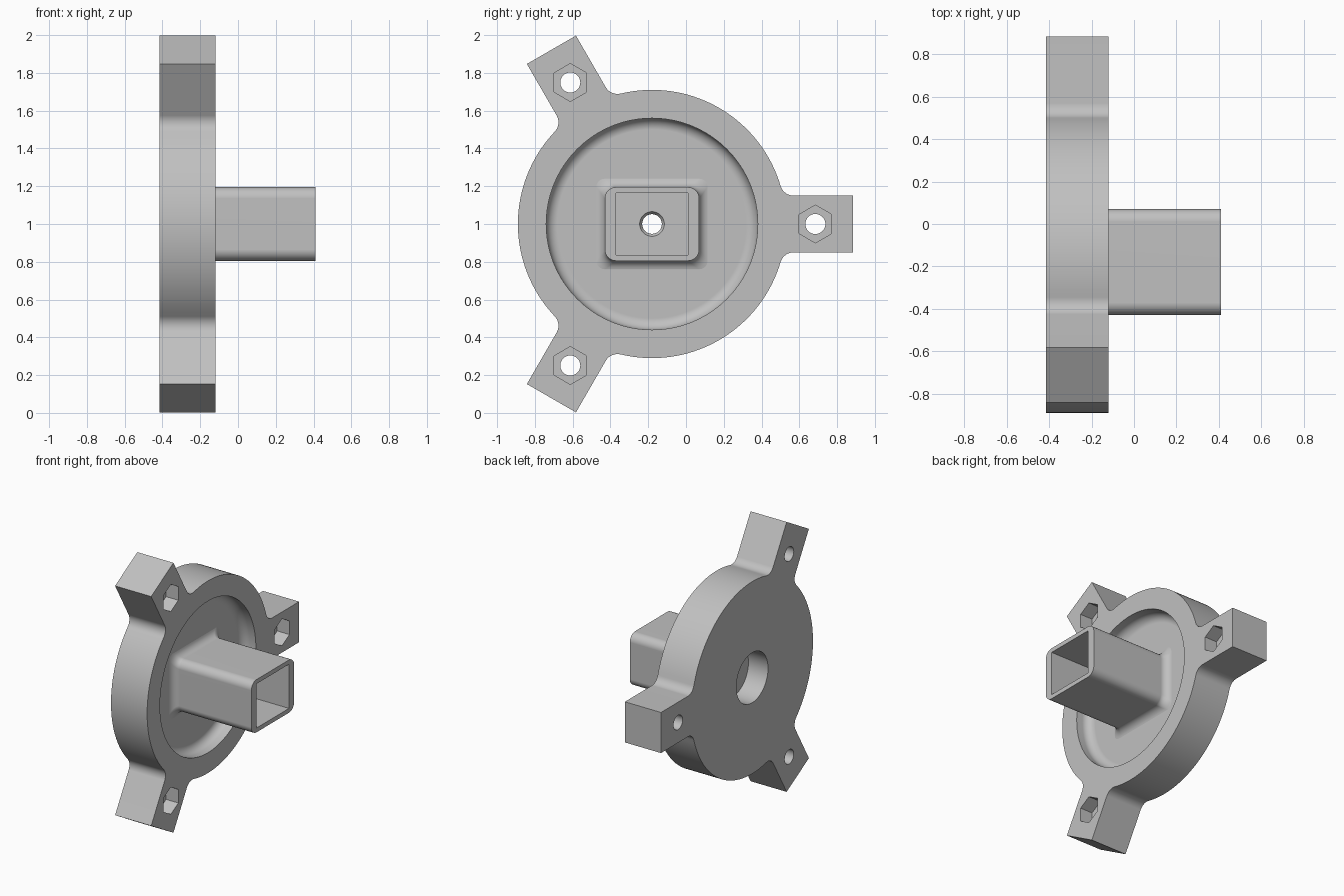
import bpy, bmesh
from math import sin, cos, pi, tau, atan2, radians
from mathutils import Vector

if "Cube" in bpy.data.objects:
    bpy.data.objects.remove(bpy.data.objects["Cube"])

CY, CZ = -0.18, 1.0               # hub axis, running along x
BACK, RIM, FLOOR, END = -0.415, -0.12, -0.23, 0.41
DISC, TIP, HALF, FILLET = 0.71, 1.065, 0.15, 0.072

grey = bpy.data.materials.new("light grey")
grey.use_nodes = True
colour = (0.53, 0.53, 0.53, 1)
grey.diffuse_color = colour
grey.node_tree.nodes["Principled BSDF"].inputs["Base Color"].default_value = colour


def loft(name, sections):
    """Closed solid through (x, outline) sections; outlines are relative to the hub axis."""
    bm = bmesh.new()
    rings = [[bm.verts.new((x, CY + u, CZ + v)) for u, v in pts] for x, pts in sections]
    n = len(rings[0])
    for a, b in zip(rings, rings[1:]):
        for i in range(n):
            j = (i + 1) % n
            bm.faces.new((a[i], a[j], b[j], b[i]))
    bm.faces.new(rings[0])
    bm.faces.new(rings[-1])
    bmesh.ops.recalc_face_normals(bm, faces=bm.faces)
    mesh = bpy.data.meshes.new(name)
    bm.to_mesh(mesh)
    bm.free()
    mesh.materials.append(grey)
    obj = bpy.data.objects.new(name, mesh)
    bpy.context.collection.objects.link(obj)
    return obj


def arc(u, v, r, start, stop, steps):
    return [(u + r * cos(start + (stop - start) * i / steps),
             v + r * sin(start + (stop - start) * i / steps)) for i in range(steps + 1)]


def circle(r, n=48, u=0, v=0, turn=0):
    return arc(u, v, r, turn, turn + tau, n)[:-1]


def rounded_rect(hu, hv, r):
    pts = []
    for k, (su, sv) in enumerate([(1, 1), (-1, 1), (-1, -1), (1, -1)]):
        pts += arc(su * (hu - r), sv * (hv - r), r, k * pi / 2, (k + 1) * pi / 2, 8)
    return pts


def combine(target, tool, operation):
    mod = target.modifiers.new(operation, 'BOOLEAN')
    mod.operation, mod.solver, mod.object = operation, 'EXACT', tool
    bpy.context.view_layer.objects.active = target
    bpy.ops.object.modifier_apply(modifier=mod.name)
    bpy.data.objects.remove(tool)


# Plate outline: one arm with its fillets and the following disc arc, repeated three times
fv = HALF + FILLET
fu = ((DISC + FILLET) ** 2 - fv ** 2) ** 0.5
ang = atan2(fv, fu)
sector = arc(fu, -fv, FILLET, pi - ang, pi / 2, 8)
sector += [(TIP, -HALF), (TIP, HALF)]
sector += arc(fu, fv, FILLET, -pi / 2, ang - pi, 8)
sector += arc(0, 0, DISC, ang, tau / 3 - ang, 36)[1:-1]
outline = []
for k in range(3):
    c, s = cos(k * tau / 3), sin(k * tau / 3)
    outline += [(u * c - v * s, u * s + v * c) for u, v in sector]
body = loft("mounting_flange", [(BACK, outline), (RIM, outline)])

# Round recess with a filleted floor
R = 0.06
steps = [i / 8 * pi / 2 for i in range(9)]
recess = [(FLOOR + R - R * cos(a), circle(0.56 - R + R * sin(a), 96)) for a in steps]
combine(body, loft("recess_cutter", recess + [(0, circle(0.56, 96))]), 'DIFFERENCE')

# Rectangular socket flaring into the recess floor
F = 0.055
socket = [(FLOOR - 0.03, rounded_rect(0.25 + F, 0.195 + F, 0.04))]
for a in steps:
    o = F * (1 - sin(a))
    socket.append((FLOOR - 0.001 + F * (1 - cos(a)),
                   rounded_rect(0.25 + o, 0.195 + o, 0.06 - 0.02 * o / F)))
socket.append((END, rounded_rect(0.25, 0.195, 0.06)))
combine(body, loft("socket", socket), 'UNION')

# Socket opening, rear counterbore and countersunk screw hole
opening = [(0.19, 0.163), (-0.19, 0.163), (-0.19, -0.163), (0.19, -0.163)]
cutters = [
    [(-0.18, opening), (0.5, opening)],
    [(-0.5, circle(0.185, 64)), (-0.255, circle(0.185, 64))],
    [(-0.3, circle(0.052)), (-0.2, circle(0.052)), (-0.17, circle(0.072))],
]
# Bolt hole and hexagonal nut pocket in every arm
for k in range(3):
    u, v = 0.865 * cos(k * tau / 3), 0.865 * sin(k * tau / 3)
    hole, nut = circle(0.053, 32, u, v), circle(0.1, 6, u, v, pi / 2)
    cutters += [[(-0.5, hole), (0, hole)], [(RIM - 0.1, nut), (0, nut)]]
for sections in cutters:
    combine(body, loft("hole_cutter", sections), 'DIFFERENCE')

# Smooth curved faces, keep machined edges crisp
bpy.ops.object.select_all(action='DESELECT')
body.select_set(True)
bpy.context.view_layer.objects.active = body
bpy.ops.object.shade_smooth_by_angle(angle=radians(30))
weighted = body.modifiers.new("even_shading", 'WEIGHTED_NORMAL')
weighted.keep_sharp = True
